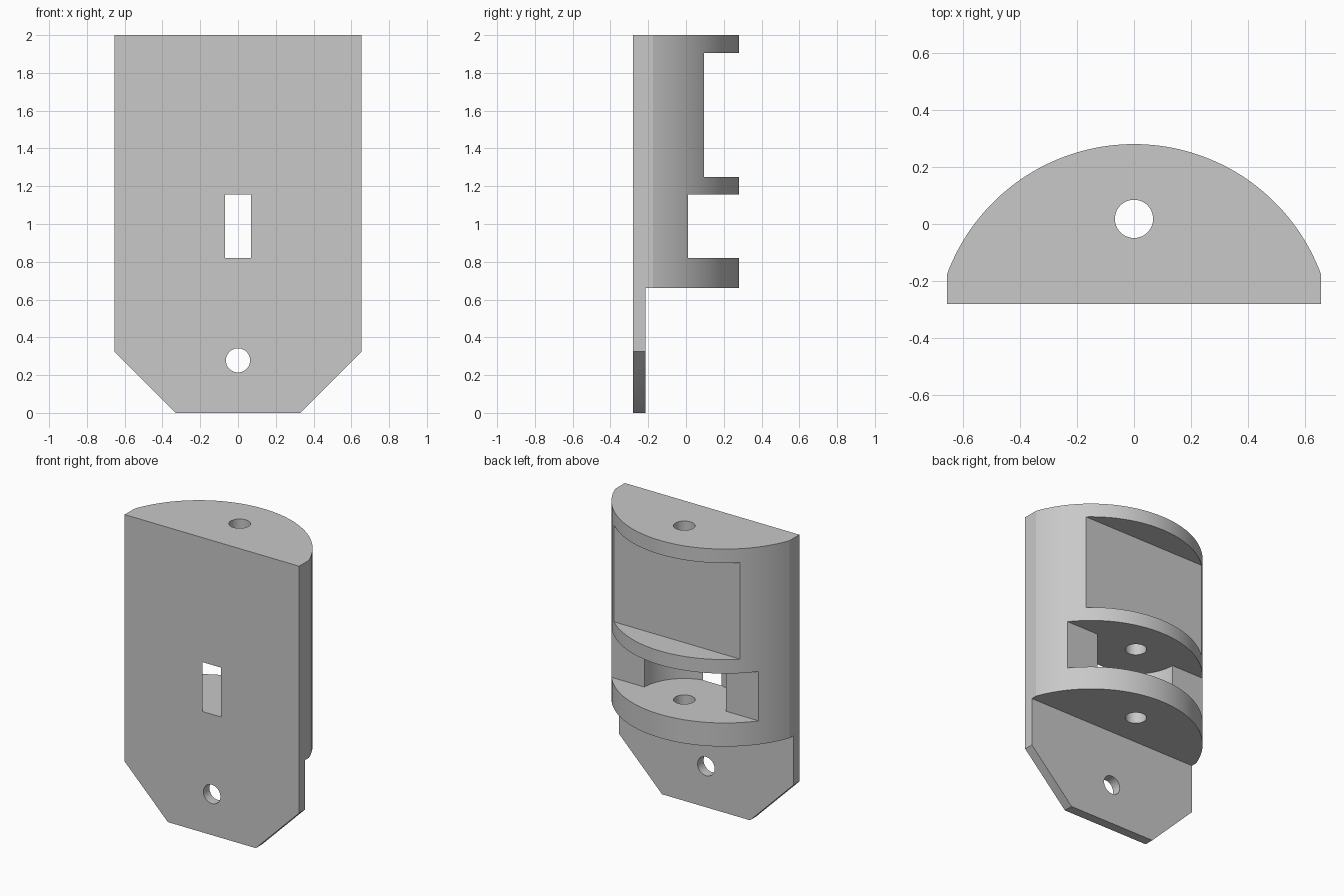
import bpy
import bmesh
from math import cos, sin, pi, asin, sqrt
from mathutils import Matrix

cube = bpy.data.objects.get("Cube")
if cube:
    bpy.data.objects.remove(cube, do_unlink=True)

grey = bpy.data.materials.new("plain grey")
grey.use_nodes = True
colour = (0.58, 0.58, 0.58, 1)
grey.diffuse_color = colour
grey.node_tree.nodes["Principled BSDF"].inputs["Base Color"].default_value = colour

HALF_W, FRONT, BACK = 0.655, -0.28, 0.28
HOLE_Y, HOLE_R = 0.018, 0.067


def arc(cx, cy, r, start, end, n):
    """Points along a circular arc."""
    angles = [start + (end - start) * i / n for i in range(n + 1)]
    return [(cx + r * cos(a), cy + r * sin(a)) for a in angles]


def prism(name, outline, low, high, matrix=Matrix()):
    """Extrude a plan outline from low to high."""
    bm = bmesh.new()
    face = bm.faces.new([bm.verts.new((x, y, low)) for x, y in outline])
    top = bmesh.ops.extrude_face_region(bm, geom=[face])["geom"]
    bmesh.ops.translate(bm, vec=(0, 0, high - low),
                        verts=[v for v in top if isinstance(v, bmesh.types.BMVert)])
    bmesh.ops.transform(bm, matrix=matrix, verts=bm.verts)
    bmesh.ops.recalc_face_normals(bm, faces=bm.faces)
    mesh = bpy.data.meshes.new(name)
    bm.to_mesh(mesh)
    bm.free()
    mesh.materials.append(grey)
    obj = bpy.data.objects.new(name, mesh)
    bpy.context.collection.objects.link(obj)
    return obj


def back_box(name, y, low, high):
    """Cutter that removes everything behind y between two heights."""
    return prism(name, [(-1, y), (1, y), (1, 1), (-1, 1)], low, high)


# Body: flat front, short straight sides, rounded back
side_y = -0.175
rise = BACK - side_y
radius = (HALF_W ** 2 + rise ** 2) / (2 * rise)
centre_y = BACK - radius
a0 = asin((side_y - centre_y) / radius)
body = prism("bracket_body",
             [(-HALF_W, FRONT), (HALF_W, FRONT)] +
             arc(0, centre_y, radius, a0, pi - a0, 72), 0, 2)

# Round chamber that breaks through the front as a small window, open at the back
chamber_r = sqrt((HOLE_Y - FRONT) ** 2 + 0.07 ** 2)
step_y = 0.01
a1 = asin((HOLE_Y - step_y) / chamber_r)
chamber = arc(0, HOLE_Y, chamber_r, -pi + a1, -a1, 64)
slot = prism("chamber_cutter",
             chamber + [(1, step_y), (1, 1), (-1, 1), (-1, step_y)], 0.82, 1.155)

# Other cutters: mounting plate, back recess, shaft hole, screw hole
cutters = [
    back_box("plate_cutter", -0.215, -0.5, 0.66),
    back_box("recess_cutter", 0.095, 1.25, 1.905),
    slot,
    prism("shaft_cutter", arc(0, HOLE_Y, HOLE_R, 0, 2 * pi, 48)[:-1], 0.4, 2.5),
    prism("screw_cutter", arc(0, 0.278, 0.064, 0, 2 * pi, 48)[:-1], -1, 1,
          Matrix.Rotation(pi / 2, 4, "X")),
]

# Sloped lower corners
for s in (-1, 1):
    corner = [(s * 0.33, 0), (s * 0.66, 0.33), (s * 1.16, 0.33),
              (s * 1.16, -0.5), (s * -0.17, -0.5)]
    cutters.append(prism("corner_cutter", corner, -1, 1, Matrix.Rotation(pi / 2, 4, "X")))

bpy.ops.object.select_all(action="DESELECT")
body.select_set(True)
bpy.context.view_layer.objects.active = body
for cutter in cutters:
    cutter.hide_render = True
    mod = body.modifiers.new("cut", "BOOLEAN")
    mod.operation = "DIFFERENCE"
    mod.solver = "EXACT"
    mod.object = cutter
    bpy.ops.object.modifier_apply(modifier=mod.name)
    bpy.data.objects.remove(cutter, do_unlink=True)

bpy.ops.object.shade_smooth_by_angle(angle=pi / 9)
